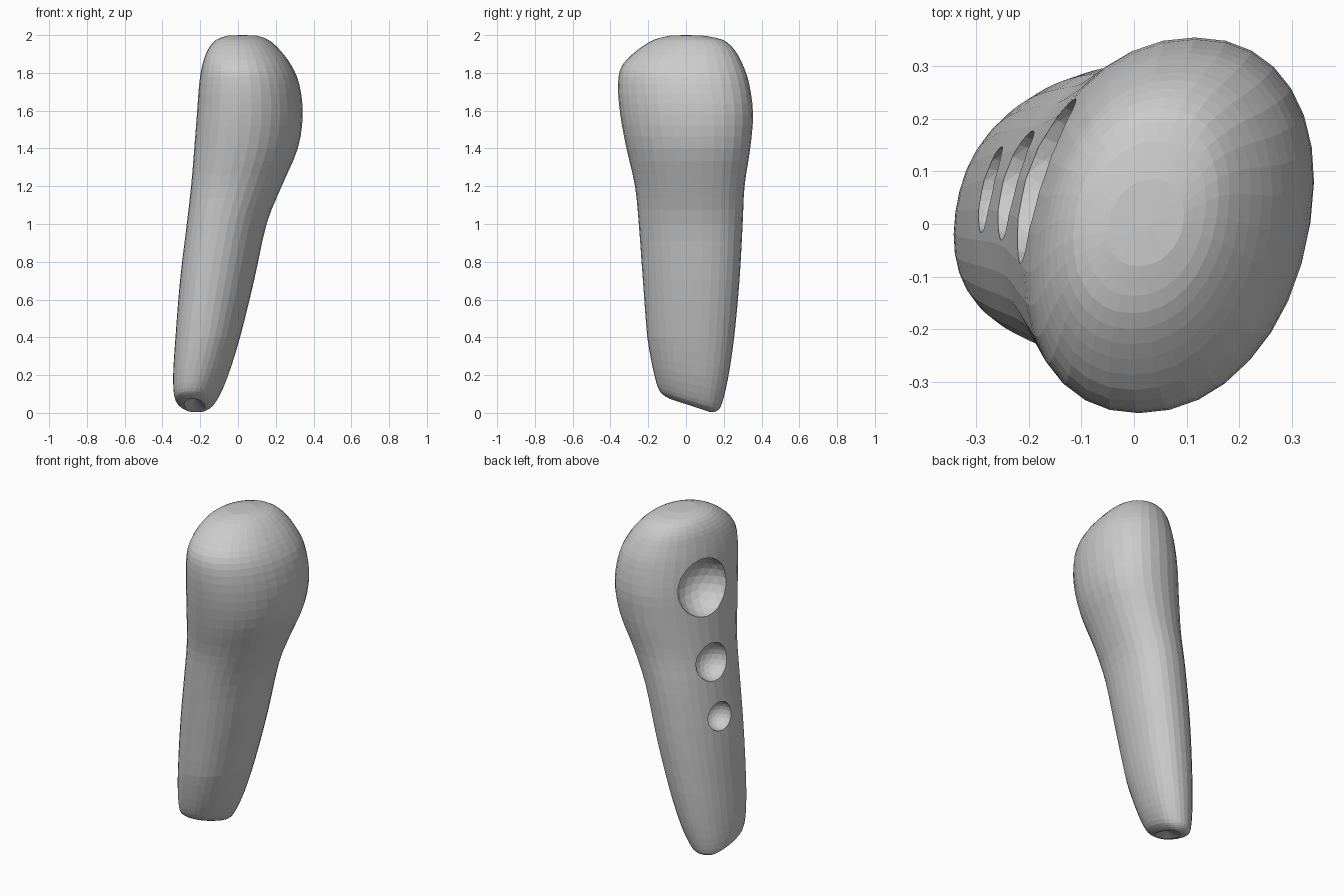
import bpy, bmesh, math
from mathutils import Vector

if "Cube" in bpy.data.objects:
    bpy.data.objects.remove(bpy.data.objects["Cube"])

SEG = 32   # sides around the handle
SUB = 3    # rings between two sections
# z, x min, x max, y min, y max of each section
SECTIONS = [
    (0.000, -0.285, -0.175, -0.085, 0.125),
    (0.012, -0.318, -0.148, -0.120, 0.165),
    (0.050, -0.338, -0.112, -0.148, 0.190),
    (0.180, -0.342, -0.055, -0.176, 0.222),
    (0.400, -0.330, 0.010, -0.205, 0.255),
    (0.700, -0.306, 0.084, -0.228, 0.283),
    (1.000, -0.270, 0.150, -0.250, 0.300),
    (1.200, -0.247, 0.230, -0.270, 0.310),
    (1.400, -0.230, 0.315, -0.315, 0.340),
    (1.580, -0.216, 0.341, -0.348, 0.355),
    (1.740, -0.204, 0.323, -0.360, 0.335),
    (1.840, -0.188, 0.281, -0.338, 0.302),
    (1.920, -0.160, 0.222, -0.258, 0.258),
    (1.975, -0.115, 0.160, -0.170, 0.195),
    (1.998, -0.050, 0.095, -0.080, 0.085),
]


def catmull(p0, p1, p2, p3, t):
    return [0.5 * (2 * b + (c - a) * t + (2 * a - 5 * b + 4 * c - d) * t * t
                   + (3 * b - a - 3 * c + d) * t ** 3)
            for a, b, c, d in zip(p0, p1, p2, p3)]


def smooth_sections():
    last = len(SECTIONS) - 1
    for i in range(last):
        p = [SECTIONS[min(max(i + k, 0), last)] for k in (-1, 0, 1, 2)]
        for s in range(SUB):
            yield catmull(*p, s / SUB)
    yield SECTIONS[-1]


def slant(y, z):
    # the foot is higher on the front side
    return max(0.0, 0.14 - y) * 0.33 * max(0.0, 1 - z / 0.4)


def ring_points(sec):
    z, x0, x1, y0, y1 = sec
    cx, cy, a, b = (x0 + x1) / 2, (y0 + y1) / 2, (x1 - x0) / 2, (y1 - y0) / 2
    rho, e = 0.19, 2 / 2.15
    for i in range(SEG):
        t = 2 * math.pi * i / SEG
        c, s = math.cos(t), math.sin(t)
        c = math.copysign(abs(c) ** e, c)
        s = math.copysign(abs(s) ** e, s)
        x = cx + a * (rho * s + math.sqrt(1 - rho * rho) * c)
        y = cy + b * s
        yield Vector((x, y, z + slant(y, z)))


# Skewed, tapering handle body with a bulging head
bm = bmesh.new()
rings = [[bm.verts.new(p) for p in ring_points(s)] for s in smooth_sections()]
for lo, hi in zip(rings, rings[1:]):
    for i in range(SEG):
        j = (i + 1) % SEG
        bm.faces.new((lo[i], lo[j], hi[j], hi[i]))

# Sunken foot and closed top
foot = bm.verts.new((-0.23, 0.0, 0.075))
crown = bm.verts.new((0.025, 0.0, 2.0))
for i in range(SEG):
    j = (i + 1) % SEG
    bm.faces.new((rings[0][j], rings[0][i], foot))
    bm.faces.new((rings[-1][i], rings[-1][j], crown))
bmesh.ops.recalc_face_normals(bm, faces=bm.faces)
mesh = bpy.data.meshes.new("handle")
bm.to_mesh(mesh)
bm.free()
handle = bpy.data.objects.new("handle", mesh)
bpy.context.collection.objects.link(handle)

# Three round hollows of falling size down the flatter side
for k, (pos, r) in enumerate([((-0.205, 0.095, 1.60), 0.172),
                              ((-0.245, 0.080, 1.155), 0.112),
                              ((-0.270, 0.065, 0.83), 0.085)]):
    bpy.ops.mesh.primitive_ico_sphere_add(subdivisions=3, radius=r, location=pos)
    cutter = bpy.context.object
    cutter.name = f"hollow_cutter_{k + 1}"
    cutter.hide_render = True
    mod = handle.modifiers.new(f"hollow_{k + 1}", 'BOOLEAN')
    mod.operation = 'DIFFERENCE'
    mod.solver = 'EXACT'
    mod.object = cutter
    bpy.context.view_layer.objects.active = handle
    bpy.ops.object.modifier_apply(modifier=mod.name)
    bpy.data.objects.remove(cutter, do_unlink=True)
